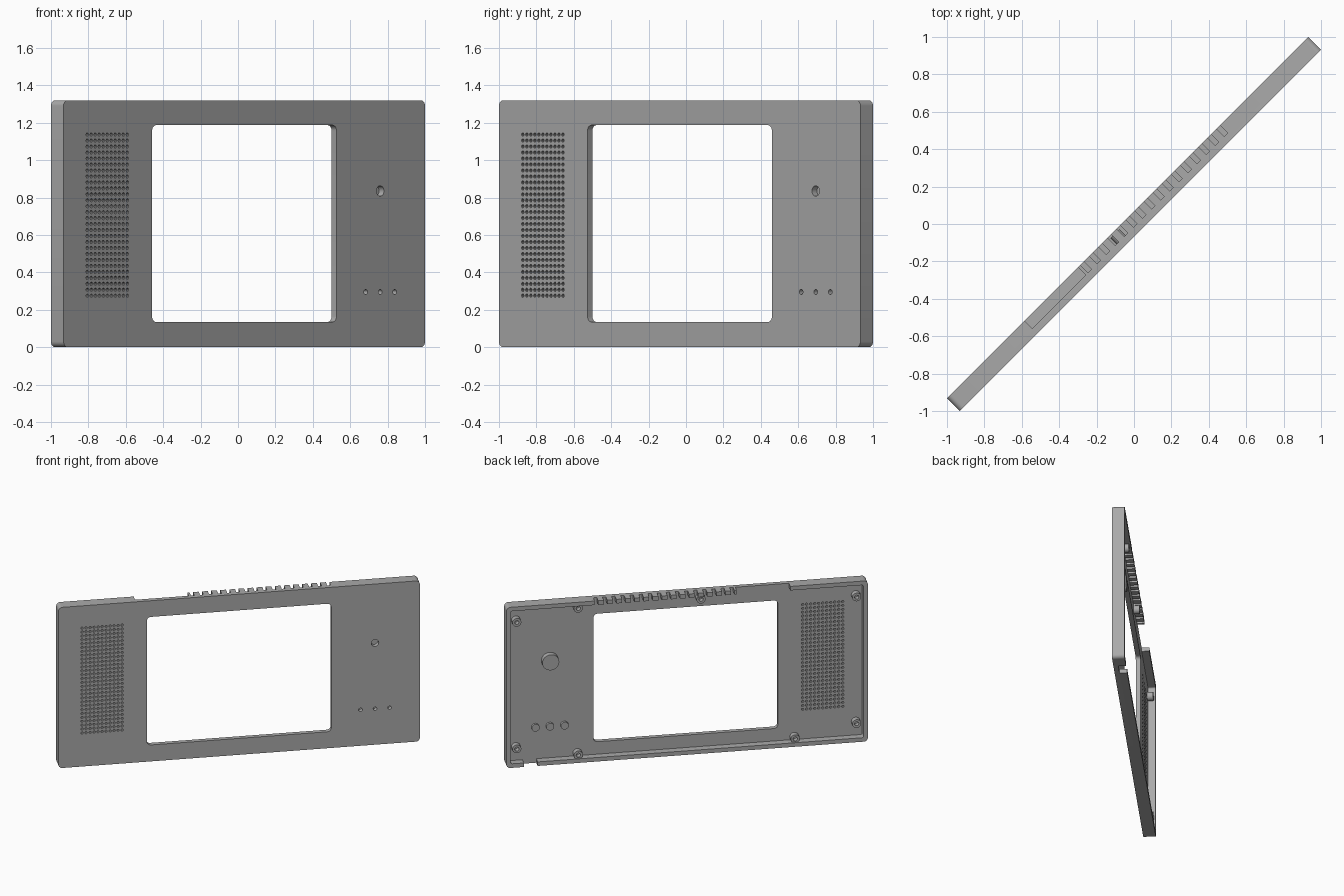
import bpy, bmesh, math
from mathutils import Matrix, Vector

if "Cube" in bpy.data.objects:
    bpy.data.objects.remove(bpy.data.objects["Cube"])

L, T, H = 2.733, 0.095, 1.32        # length, thickness, height
F, B = -T / 2, T / 2                # front and back planes
P = F + 0.037                       # inner side of the front plate
WALL = 0.033
TURN = Matrix.Rotation(math.radians(45), 4, 'Z')

grey = bpy.data.materials.new("plastic grey")
grey.diffuse_color = (0.4, 0.4, 0.4, 1)
grey.use_nodes = True
grey.node_tree.nodes["Principled BSDF"].inputs["Base Color"].default_value = grey.diffuse_color


def add_box(bm, x0, x1, y0, y1, z0, z1, r=0.0):
    """Box whose four edges along the thickness are rounded by r."""
    pts = []
    if r:
        for cx, cz, a0 in ((x1 - r, z1 - r, 0), (x0 + r, z1 - r, 90),
                           (x0 + r, z0 + r, 180), (x1 - r, z0 + r, 270)):
            for i in range(7):
                a = math.radians(a0 + 15 * i)
                pts.append((cx + r * math.cos(a), cz + r * math.sin(a)))
    else:
        pts = [(x1, z1), (x0, z1), (x0, z0), (x1, z0)]
    add_prism(bm, pts, y0, y1)


def add_cyl(bm, x, z, r, y0, y1, n=20):
    add_prism(bm, [(x + r * math.cos(2 * math.pi * i / n),
                    z + r * math.sin(2 * math.pi * i / n)) for i in range(n)], y0, y1)


def add_prism(bm, pts, y0, y1):
    front = [bm.verts.new((x, y0, z)) for x, z in pts]
    back = [bm.verts.new((x, y1, z)) for x, z in pts]
    n = len(pts)
    bm.faces.new(front)
    bm.faces.new(back[::-1])
    for i in range(n):
        j = (i + 1) % n
        bm.faces.new((front[j], front[i], back[i], back[j]))


def make(name, bm, cutter=False):
    bmesh.ops.recalc_face_normals(bm, faces=bm.faces)
    me = bpy.data.meshes.new(name)
    bm.to_mesh(me)
    bm.free()
    ob = bpy.data.objects.new(name, me)
    bpy.context.collection.objects.link(ob)
    me.materials.append(grey)
    ob.matrix_world = TURN
    ob.hide_render = cutter
    return ob


def cut(ob, bm, name):
    """Subtract a cutter, apply, and drop the cutter."""
    c = make(name, bm, True)
    m = ob.modifiers.new(name, 'BOOLEAN')
    m.object, m.operation, m.solver = c, 'DIFFERENCE', 'EXACT'
    bpy.context.view_layer.objects.active = ob
    bpy.ops.object.modifier_apply(modifier=name)
    bpy.data.objects.remove(c)


def smooth(ob):
    bpy.ops.object.select_all(action='DESELECT')
    ob.select_set(True)
    bpy.context.view_layer.objects.active = ob
    bpy.ops.object.shade_smooth_by_angle(angle=math.radians(32))


# Panel shell: rounded slab hollowed from the back
bm = bmesh.new()
add_box(bm, -L / 2, L / 2, F, B, 0, H, 0.03)
panel = make("panel_shell", bm)
bm = bmesh.new()
add_box(bm, -L / 2 + WALL, L / 2 - WALL, P, B + 0.1, WALL, H - WALL, 0.012)
cut(panel, bm, "cavity_cutter")

# Display window, top gap, bottom cable gap and vent slots
bm = bmesh.new()
add_box(bm, -0.697, 0.697, F - 0.1, B + 0.1, 0.135, 1.187, 0.03)
add_box(bm, -0.78, -0.375, P, B + 0.1, H - 0.06, H + 0.1)
add_box(bm, 1.13, 1.235, P, B + 0.1, -0.1, 0.06)
for i in range(16):
    x = -0.345 + i * 0.0687
    add_box(bm, x - 0.013, x + 0.013, P, B + 0.1, H - 0.06, H + 0.1)
cut(panel, bm, "opening_cutter")

# Speaker grille, sensor and indicator holes
SENSOR = (1.028, 0.835)
LEDS = [(1.028 + d, 0.295) for d in (-0.11, 0, 0.11)]
bm = bmesh.new()
for i in range(11):
    for j in range(28):
        add_cyl(bm, -1.187 + i * 0.0303, 0.275 + j * 0.0319, 0.0092, F - 0.02, P + 0.02, 10)
add_cyl(bm, *SENSOR, 0.028, F - 0.02, P + 0.02, 24)
for x, z in LEDS:
    add_cyl(bm, x, z, 0.014, F - 0.02, P + 0.02, 16)
cut(panel, bm, "hole_cutter")
smooth(panel)

# Sensor and indicator lights seated behind their holes
bm = bmesh.new()
add_cyl(bm, *SENSOR, 0.064, P, P + 0.045, 32)
smooth(make("sensor_body", bm))
bm = bmesh.new()
for x, z in LEDS:
    add_cyl(bm, x, z, 0.03, P, P + 0.02, 20)
smooth(make("indicator_lights", bm))

# Screw posts with blind holes
POSTS = [(sx * 1.285, z) for sx in (-1, 1) for z in (0.145, 1.185)]
POSTS += [(0.82, 1.262), (-0.108, 1.262), (0.82, 0.058), (-0.82, 0.058)]
bm = bmesh.new()
for x, z in POSTS:
    add_cyl(bm, x, z, 0.034, P - 0.005, P + 0.045, 20)
posts = make("screw_posts", bm)
bm = bmesh.new()
for x, z in POSTS:
    add_cyl(bm, x, z, 0.016, P + 0.005, B + 0.1, 16)
cut(posts, bm, "screw_hole_cutter")
smooth(posts)
